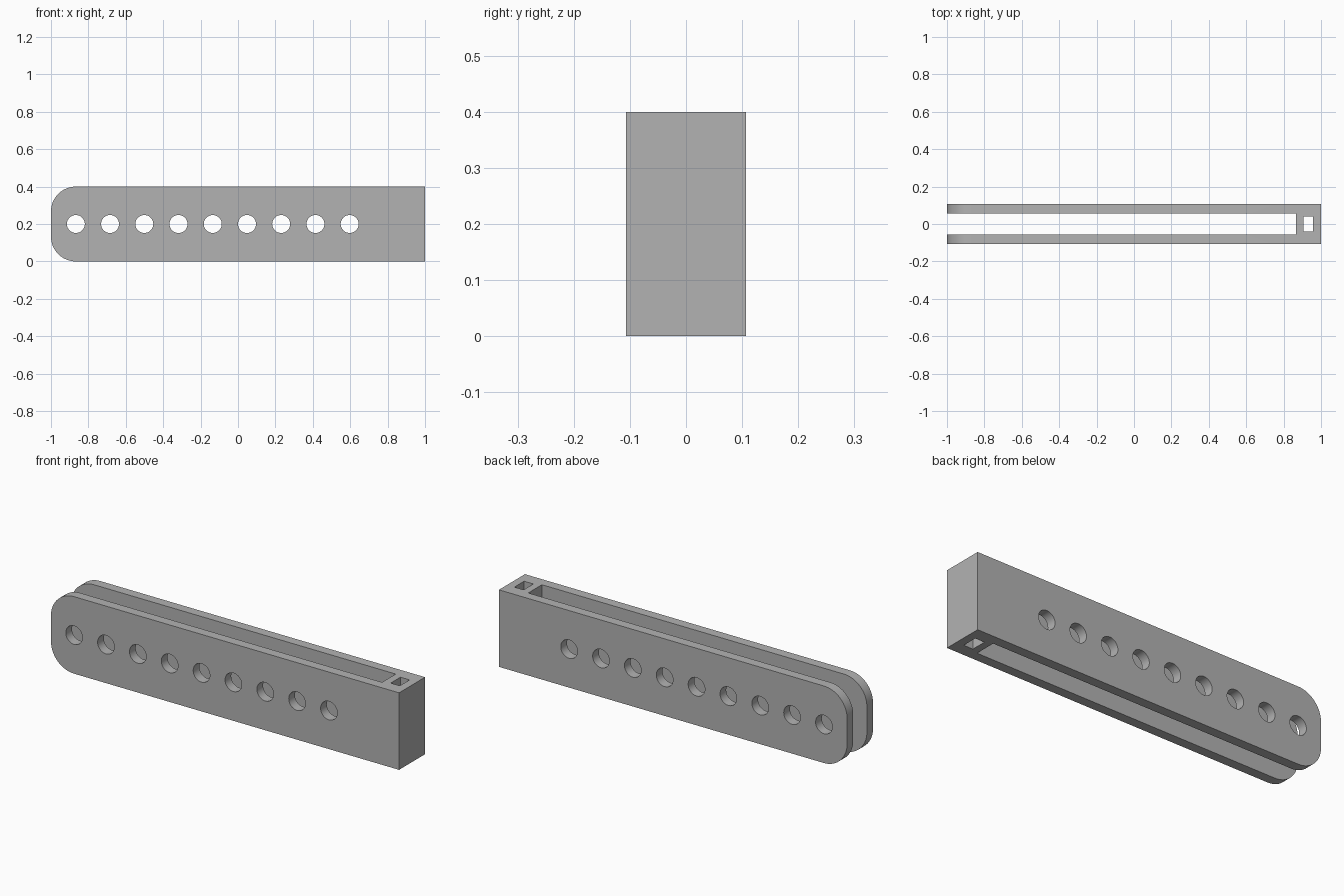
import bpy
import bmesh
from math import sin, cos, pi, radians

default = bpy.data.objects.get("Cube")
if default:
    bpy.data.objects.remove(default, do_unlink=True)

LENGTH, DEPTH, HEIGHT = 2.0, 0.213, 0.4
FILLET = 0.133
HOLE_RADIUS = 0.048
HOLE_COUNT, FIRST_HOLE, HOLE_STEP = 9, -0.867, 0.183

grey = bpy.data.materials.new("plain grey")
grey.use_nodes = True
COLOUR = (0.45, 0.45, 0.45, 1)
grey.diffuse_color = COLOUR
grey.node_tree.nodes["Principled BSDF"].inputs["Base Color"].default_value = COLOUR


def prism(name, outline, depth):
    """Extrude an outline in the xz plane, centred on y = 0."""
    bm = bmesh.new()
    face = bm.faces.new([bm.verts.new((x, -depth / 2, z)) for x, z in outline])
    grown = bmesh.ops.extrude_face_region(bm, geom=[face])["geom"]
    verts = [g for g in grown if isinstance(g, bmesh.types.BMVert)]
    bmesh.ops.translate(bm, verts=verts, vec=(0, depth, 0))
    bmesh.ops.recalc_face_normals(bm, faces=bm.faces)
    mesh = bpy.data.meshes.new(name)
    bm.to_mesh(mesh)
    bm.free()
    mesh.materials.append(grey)
    obj = bpy.data.objects.new(name, mesh)
    bpy.context.collection.objects.link(obj)
    return obj


def arc(cx, cz, radius, start, end, steps):
    angles = [radians(start + (end - start) * i / steps) for i in range(steps + 1)]
    return [(cx + radius * cos(a), cz + radius * sin(a)) for a in angles]


def cut(target, cutter):
    mod = target.modifiers.new("cut", "BOOLEAN")
    mod.operation, mod.solver, mod.object = "DIFFERENCE", "EXACT", cutter
    bpy.context.view_layer.objects.active = target
    bpy.ops.object.modifier_apply(modifier=mod.name)
    bpy.data.objects.remove(cutter, do_unlink=True)


def box(name, x0, x1, depth):
    return prism(name, [(x0, -0.1), (x1, -0.1), (x1, 0.5), (x0, 0.5)], depth)


# Bar with one rounded end
half = LENGTH / 2
outline = [(half, 0), (half, HEIGHT)]
outline += arc(FILLET - half, HEIGHT - FILLET, FILLET, 90, 180, 16)
outline += arc(FILLET - half, FILLET, FILLET, 180, 270, 16)
bar = prism("slotted_bar", outline, DEPTH)

# Long slot open at the rounded end, and the small pocket beside it
cut(bar, box("slot_cutter", -1.1, 0.867, 0.112))
cut(bar, box("pocket_cutter", 0.905, 0.958, 0.08))

# Row of round holes through both cheeks
for i in range(HOLE_COUNT):
    circle = arc(FIRST_HOLE + i * HOLE_STEP, HEIGHT / 2, HOLE_RADIUS, 0, 360, 40)[:-1]
    cut(bar, prism("hole_cutter", circle, 0.5))

bpy.ops.object.select_all(action="DESELECT")
bar.select_set(True)
bpy.context.view_layer.objects.active = bar
bpy.ops.object.shade_smooth_by_angle(angle=radians(30))
